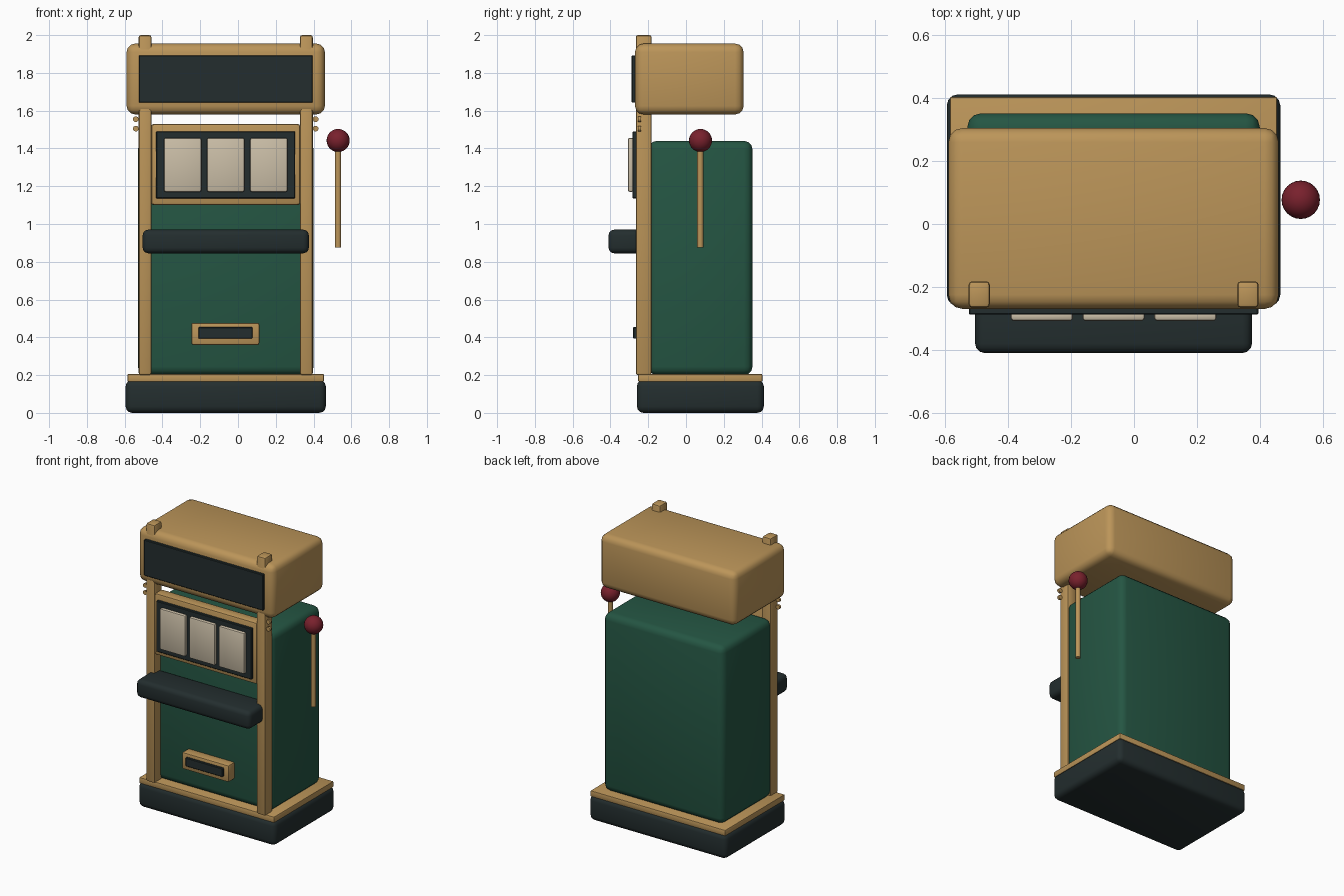
import bpy, math

if "Cube" in bpy.data.objects:
    bpy.data.objects.remove(bpy.data.objects["Cube"])

CX = -0.065  # centre line of the cabinet; the lever sticks out to the right


def material(name, rgb):
    m = bpy.data.materials.new(name)
    m.diffuse_color = (*rgb, 1)
    m.use_nodes = True
    m.node_tree.nodes["Principled BSDF"].inputs["Base Color"].default_value = m.diffuse_color
    return m


GOLD = material("brass", (0.50, 0.30, 0.10))
GREEN = material("green", (0.018, 0.092, 0.056))
DARK = material("charcoal", (0.017, 0.027, 0.028))
CREAM = material("cream", (0.60, 0.52, 0.39))
RED = material("red", (0.19, 0.015, 0.026))


def finish(ob, name, mat):
    ob.name = name
    ob.data.materials.append(mat)
    bpy.ops.object.shade_smooth_by_angle(angle=math.radians(35))
    return ob


def box(name, mat, x, y, z, bevel=0.0, segments=3):
    """Rounded box from (min, max) pairs."""
    bpy.ops.mesh.primitive_cube_add(size=1, location=[sum(r) / 2 for r in (x, y, z)])
    ob = bpy.context.object
    ob.scale = [r[1] - r[0] for r in (x, y, z)]
    bpy.ops.object.transform_apply(location=False, rotation=False, scale=True)
    if bevel:
        mod = ob.modifiers.new("round", 'BEVEL')
        mod.width, mod.segments = bevel, segments
        bpy.ops.object.modifier_apply(modifier="round")
    return finish(ob, name, mat)


def cylinder(name, mat, loc, r, depth, rot=(0, 0, 0)):
    bpy.ops.mesh.primitive_cylinder_add(vertices=16, radius=r, depth=depth,
                                        location=loc, rotation=rot)
    return finish(bpy.context.object, name, mat)


# Plinth and brass trim
box("base", DARK, (-0.595, 0.465), (-0.26, 0.412), (0, 0.175), 0.035)
box("base_trim", GOLD, (-0.585, 0.455), (-0.253, 0.404), (0.165, 0.206), 0.005, 2)

# Cabinet body and header
box("cabinet", GREEN, (-0.53, 0.40), (-0.2, 0.352), (0.2, 1.44), 0.045)
box("header", GOLD, (CX - 0.525, CX + 0.525), (-0.27, 0.305), (1.58, 1.955), 0.045)
box("sign_panel", DARK, (-0.525, 0.395), (-0.288, -0.265), (1.642, 1.893), 0.004, 1)

# Posts running through the header, with small side studs
for side, label in ((-1, "left"), (1, "right")):
    px = CX + side * 0.427
    box(label + "_post", GOLD, (px - 0.034, px + 0.034), (-0.266, -0.182), (0.2, 2.0), 0.012, 2)
    for i, z in enumerate((1.505, 1.555)):
        cylinder(f"{label}_stud_{i}", GOLD, (CX + side * 0.476, -0.247, z),
                 0.015, 0.015, (math.pi / 2, 0, 0))

# Reel window
box("window_frame", GOLD, (-0.46, 0.33), (-0.266, -0.186), (1.10, 1.53), 0.015, 2)
box("window_glass", DARK, (-0.433, 0.303), (-0.284, -0.26), (1.135, 1.49), 0.004, 1)
for i in range(3):
    x = CX + (i - 1) * 0.228
    box(f"reel_{i}", CREAM, (x - 0.099, x + 0.099), (-0.308, -0.278), (1.17, 1.456), 0.01, 2)

# Button shelf
box("shelf", DARK, (-0.505, 0.375), (-0.41, -0.19), (0.845, 0.97), 0.03)

# Payout tray
box("tray_frame", GOLD, (-0.247, 0.113), (-0.266, -0.19), (0.36, 0.477), 0.01, 2)
box("tray_slot", DARK, (-0.21, 0.077), (-0.28, -0.26), (0.393, 0.454), 0.004, 1)

# Pull lever
cylinder("lever_rod", GOLD, (0.53, 0.076, 1.145), 0.0165, 0.54)
bpy.ops.mesh.primitive_uv_sphere_add(segments=24, ring_count=16, radius=0.061,
                                     location=(0.53, 0.077, 1.442))
finish(bpy.context.object, "lever_knob", RED)
